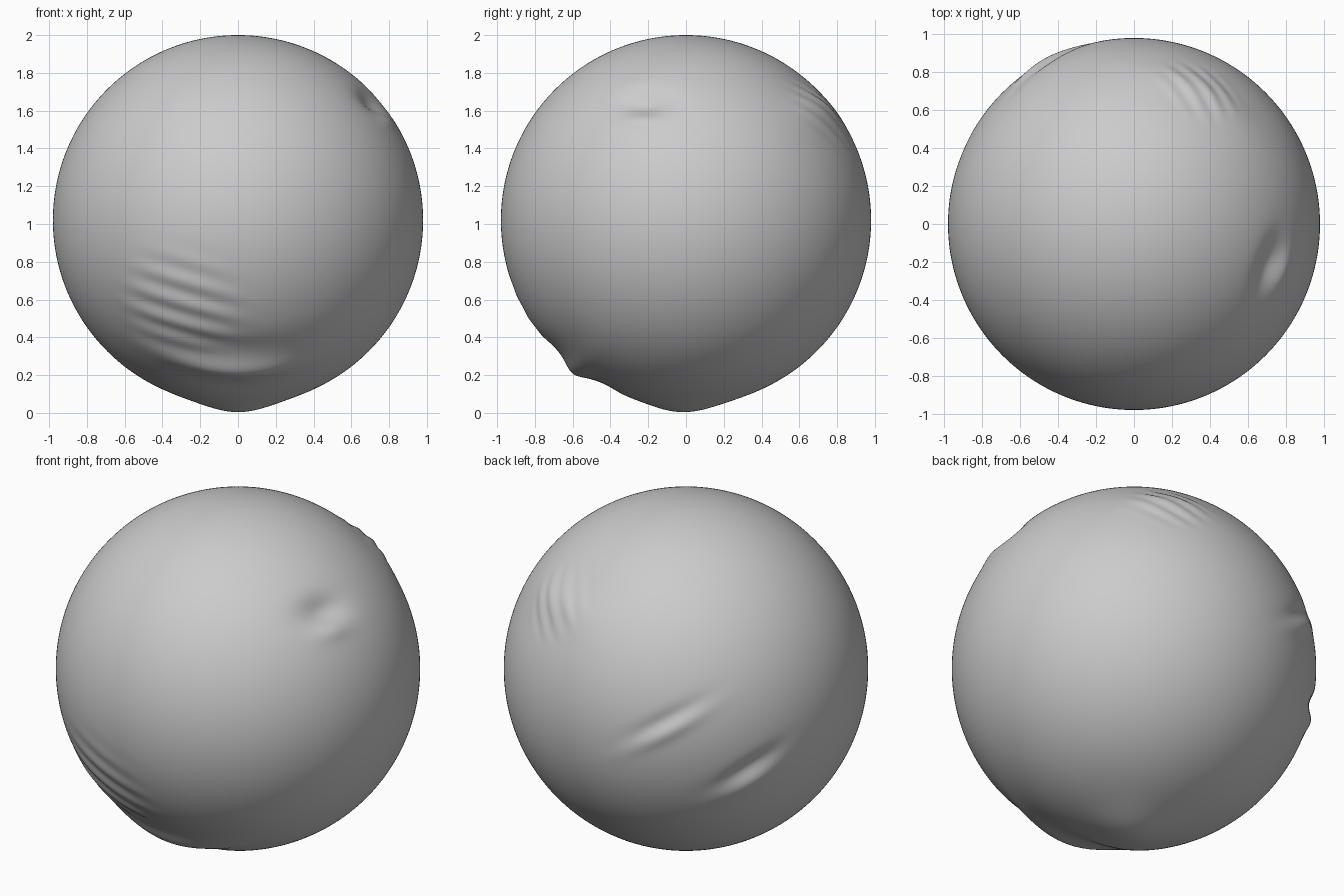
import bpy, bmesh, math
from mathutils import Vector

if "Cube" in bpy.data.objects:
    bpy.data.objects.remove(bpy.data.objects["Cube"])

R = 0.98
CENTRE = Vector((0, 0, 1.02))

# Clay strokes: (direction, stroke direction, half length, half width, height)
STROKES = [
    # dent on the upper right with a raised lower lip
    ((0.72, -0.22, 0.63), (0.35, 0.9, 0.0), 0.15, 0.085, -0.04),
    ((0.80, -0.24, 0.53), (0.35, 0.9, 0.0), 0.11, 0.05, 0.012),
    # foot bump underneath
    ((0.0, -0.02, -0.98), (1, 0, 0), 0.20, 0.20, 0.036),
    # lip on the lower front, with a shallow hollow above and below
    ((-0.02, -0.59, -0.80), (1, 0, -0.05), 0.33, 0.07, 0.030),
    ((-0.02, -0.70, -0.68), (1, 0, 0), 0.32, 0.09, -0.012),
    ((-0.05, -0.43, -0.88), (1, 0, 0), 0.25, 0.08, -0.012),
    # swelling on the upper back right
    ((0.38, 0.74, 0.62), (1, -0.5, 0.0), 0.24, 0.12, 0.022),
    # ridge and hollow on the back left
    ((-0.46, 0.87, 0.14), (0.9, 0.4, -0.6), 0.22, 0.045, -0.014),
    ((-0.49, 0.86, 0.08), (0.9, 0.4, -0.6), 0.22, 0.045, 0.014),
    ((-0.80, 0.55, -0.17), (0.6, 0.6, -0.45), 0.18, 0.055, -0.022),
    ((-0.80, 0.53, -0.27), (0.6, 0.6, -0.45), 0.18, 0.055, 0.014),
]

# Faint rippled patches: (direction, ripple direction, radius, spacing, height)
RIPPLES = [
    ((-0.30, -0.80, -0.46), (0.3, 0.0, 1.0), 0.30, 0.13, 0.005),
    ((0.36, 0.74, 0.60), (0.7, 0.7, 0.2), 0.20, 0.10, 0.004),
]


def frame(direction, along):
    n = Vector(direction).normalized()
    t = Vector(along)
    t = (t - n * t.dot(n)).normalized()
    return n, t, n.cross(t)


strokes = [(*frame(d, a), ln, wd, h) for d, a, ln, wd, h in STROKES]
ripples = [(*frame(d, a), r, s, h) for d, a, r, s, h in RIPPLES]


def displacement(p):
    total = 0.0
    for n, t, b, ln, wd, h in strokes:
        if p.dot(n) > 0.6:
            q = (p.dot(t) / ln) ** 2 + (p.dot(b) / wd) ** 2
            total += h * math.exp(-q)
    for n, t, b, r, s, h in ripples:
        if p.dot(n) > 0.6:
            u, v = p.dot(t), p.dot(b)
            wave = math.sin(2 * math.pi * (u + 0.2 * v * v) / s)
            total += h * wave * math.exp(-((u * u + v * v) / r ** 2) ** 2)
    return total


# Clay ball with sculpted marks
bm = bmesh.new()
bmesh.ops.create_icosphere(bm, subdivisions=7, radius=1.0)
for v in bm.verts:
    d = v.co.normalized()
    v.co = CENTRE + d * (R + displacement(d))
for f in bm.faces:
    f.smooth = True
mesh = bpy.data.meshes.new("clay_ball")
bm.to_mesh(mesh)
bm.free()

grey = bpy.data.materials.new("plain grey")
grey.diffuse_color = (0.6, 0.6, 0.6, 1)
grey.use_nodes = True
grey.node_tree.nodes["Principled BSDF"].inputs["Base Color"].default_value = grey.diffuse_color
mesh.materials.append(grey)
ball = bpy.data.objects.new("clay_ball", mesh)
bpy.context.collection.objects.link(ball)
